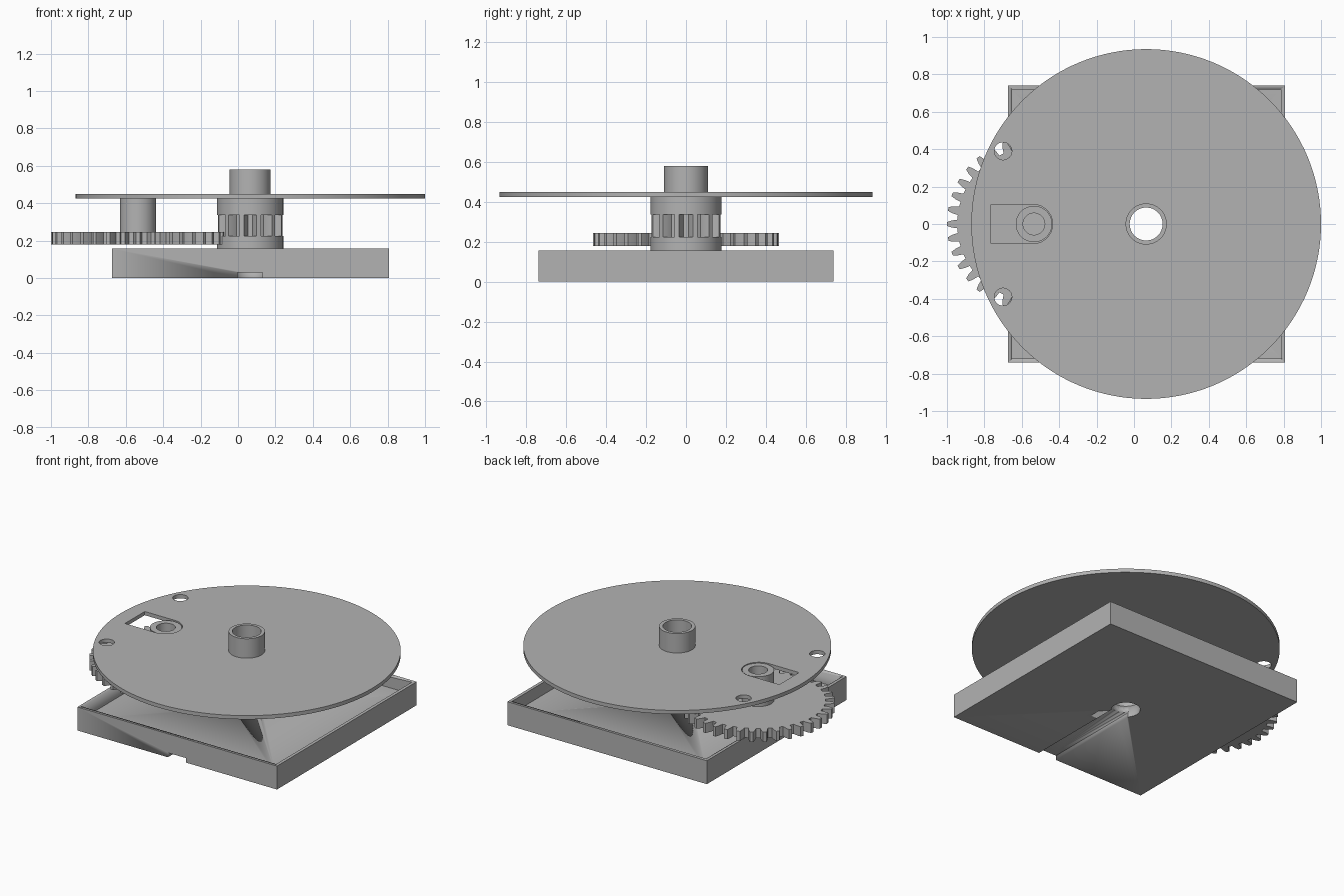
import bpy, bmesh
from math import pi, sin, cos, radians

cube = bpy.data.objects.get("Cube")
if cube:
    bpy.data.objects.remove(cube, do_unlink=True)

grey = bpy.data.materials.new("plain grey")
grey.use_nodes = True
grey.diffuse_color = (0.45, 0.45, 0.45, 1)
grey.node_tree.nodes["Principled BSDF"].inputs["Base Color"].default_value = (0.45, 0.45, 0.45, 1)

HUB = 0.065      # x of the main axis
IDLER = -0.535   # x of the large gear's axis


def circle(x, y, r, n=64):
    return [(x + r * cos(2 * pi * i / n), y + r * sin(2 * pi * i / n)) for i in range(n)]


def rect(x0, x1, y0, y1):
    return [(x0, y0), (x1, y0), (x1, y1), (x0, y1)]


def gear(x, teeth, root, tip, phase=0):
    """Gear outline with tapered teeth, the first one pointing along phase."""
    pitch = 2 * pi / teeth
    mid = (root + tip) / 2
    shape = [(-0.32, root), (-0.25, mid), (-0.13, tip), (0.13, tip), (0.25, mid), (0.32, root)]
    return [(x + r * cos(phase + (i + f) * pitch), r * sin(phase + (i + f) * pitch))
            for i in range(teeth) for f, r in shape]


def prism(name, z0, z1, *outlines):
    """Extrude the first outline from z0 to z1, the others being holes in it."""
    curve = bpy.data.curves.new(name, 'CURVE')
    curve.dimensions = '2D'
    curve.fill_mode = 'BOTH'
    curve.extrude = (z1 - z0) / 2
    for pts in outlines:
        spline = curve.splines.new('POLY')
        spline.points.add(len(pts) - 1)
        for p, (x, y) in zip(spline.points, pts):
            p.co = (x, y, 0, 1)
        spline.use_cyclic_u = True
    temp = bpy.data.objects.new(name + " outline", curve)
    bpy.context.collection.objects.link(temp)
    bpy.context.view_layer.update()
    mesh = bpy.data.meshes.new_from_object(temp.evaluated_get(bpy.context.evaluated_depsgraph_get()))
    bpy.data.objects.remove(temp, do_unlink=True)
    bm = bmesh.new()
    bm.from_mesh(mesh)
    bmesh.ops.remove_doubles(bm, verts=bm.verts, dist=0.00005)
    bmesh.ops.translate(bm, verts=bm.verts, vec=(0, 0, (z0 + z1) / 2))
    bmesh.ops.recalc_face_normals(bm, faces=bm.faces)
    bm.to_mesh(mesh)
    bm.free()
    mesh.materials.clear()
    mesh.materials.append(grey)
    mesh.shade_smooth()
    mesh.set_sharp_from_angle(angle=radians(25))
    obj = bpy.data.objects.new(name, mesh)
    bpy.context.collection.objects.link(obj)
    return obj


def cut(obj, cutter):
    mod = obj.modifiers.new("cut", 'BOOLEAN')
    mod.operation = 'DIFFERENCE'
    mod.solver = 'EXACT'
    mod.object = cutter
    bpy.context.view_layer.objects.active = obj
    bpy.ops.object.modifier_apply(modifier=mod.name)
    bpy.data.objects.remove(cutter, do_unlink=True)


bore = circle(HUB, 0, 0.088)

# Square tray with a bore and a cable groove underneath
tray = prism("base_tray", 0, 0.157, rect(-0.673, 0.807, -0.74, 0.74), bore)
cut(tray, prism("tray_recess", 0.075, 0.3, rect(-0.652, 0.786, -0.719, 0.719)))
cut(tray, prism("groove", -0.1, 0.03, rect(HUB - 0.067, HUB + 0.067, -1, 0)))

# Pinion on the main axis, toothed between two flanges
flange = circle(HUB, 0, 0.177)
prism("pinion_lower_flange", 0.075, 0.225, flange, bore)
prism("pinion_teeth", 0.225, 0.337, gear(HUB, 12, 0.125, 0.176, pi / 12), bore)
prism("pinion_upper_flange", 0.337, 0.425, flange, bore)

# Large gear with its hollow hub
axle = circle(IDLER, 0, 0.058, 48)
prism("large_gear", 0.18, 0.245, gear(IDLER, 36, 0.41, 0.465), axle)
prism("large_gear_hub", 0.245, 0.446, circle(IDLER, 0, 0.097), axle)

# Turntable disc with bore, two screw holes and an arched slot
arch = [(IDLER - 0.005 + 0.105 * cos(a), 0.105 * sin(a))
        for a in (pi * (i / 24 - 0.5) for i in range(25))]
slot = [(-0.765, -0.105)] + arch + [(-0.765, 0.105)]
screws = [circle(-0.7, s * 0.39, 0.047, 32) for s in (1, -1)]
prism("turntable_disc", 0.425, 0.45, circle(HUB, 0, 0.935, 128), bore, slot, *screws)

# Tube standing on the disc
prism("center_tube", 0.45, 0.58, circle(HUB, 0, 0.11), bore)
